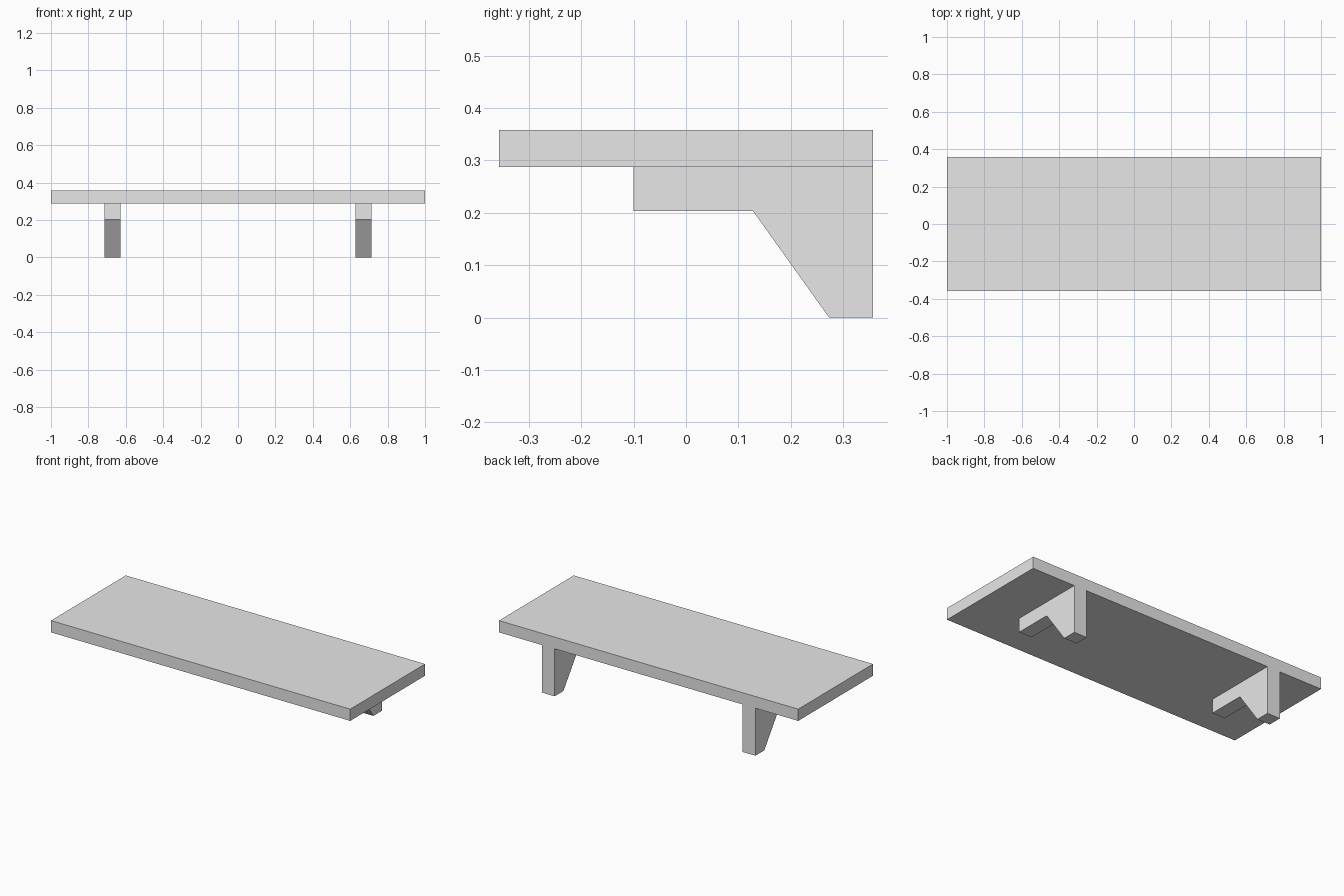
import bpy
import bmesh

cube = bpy.data.objects.get("Cube")
if cube:
    bpy.data.objects.remove(cube, do_unlink=True)

grey = bpy.data.materials.new("light_grey")
grey.use_nodes = True
colour = (0.8, 0.8, 0.8, 1)
grey.diffuse_color = colour
grey.node_tree.nodes["Principled BSDF"].inputs["Base Color"].default_value = colour

BACK = 0.357      # rear edge shared by the board and brackets
UNDERSIDE = 0.287
TOP = 0.358


def extrude_profile(name, profile, x_min, x_max):
    """Extrude a closed (y, z) profile along x."""
    bm = bmesh.new()
    face = bm.faces.new([bm.verts.new((x_min, y, z)) for y, z in profile])
    result = bmesh.ops.extrude_face_region(bm, geom=[face])
    moved = [v for v in result["geom"] if isinstance(v, bmesh.types.BMVert)]
    bmesh.ops.translate(bm, verts=moved, vec=(x_max - x_min, 0, 0))
    bmesh.ops.recalc_face_normals(bm, faces=bm.faces)
    mesh = bpy.data.meshes.new(name)
    bm.to_mesh(mesh)
    bm.free()
    mesh.materials.append(grey)
    obj = bpy.data.objects.new(name, mesh)
    bpy.context.collection.objects.link(obj)
    return obj


# Flat board
board = [(-BACK, UNDERSIDE), (BACK, UNDERSIDE), (BACK, TOP), (-BACK, TOP)]
extrude_profile("shelf_board", board, -1, 1)

# Two brackets: a short arm under the board and a leg tapering down at the back
bracket = [(-0.1, UNDERSIDE), (-0.1, 0.203), (0.128, 0.203),
           (0.273, 0), (BACK, 0), (BACK, UNDERSIDE)]
for side, centre in (("left", 0.671), ("right", -0.671)):
    extrude_profile(side + "_bracket", bracket, centre - 0.043, centre + 0.043)
